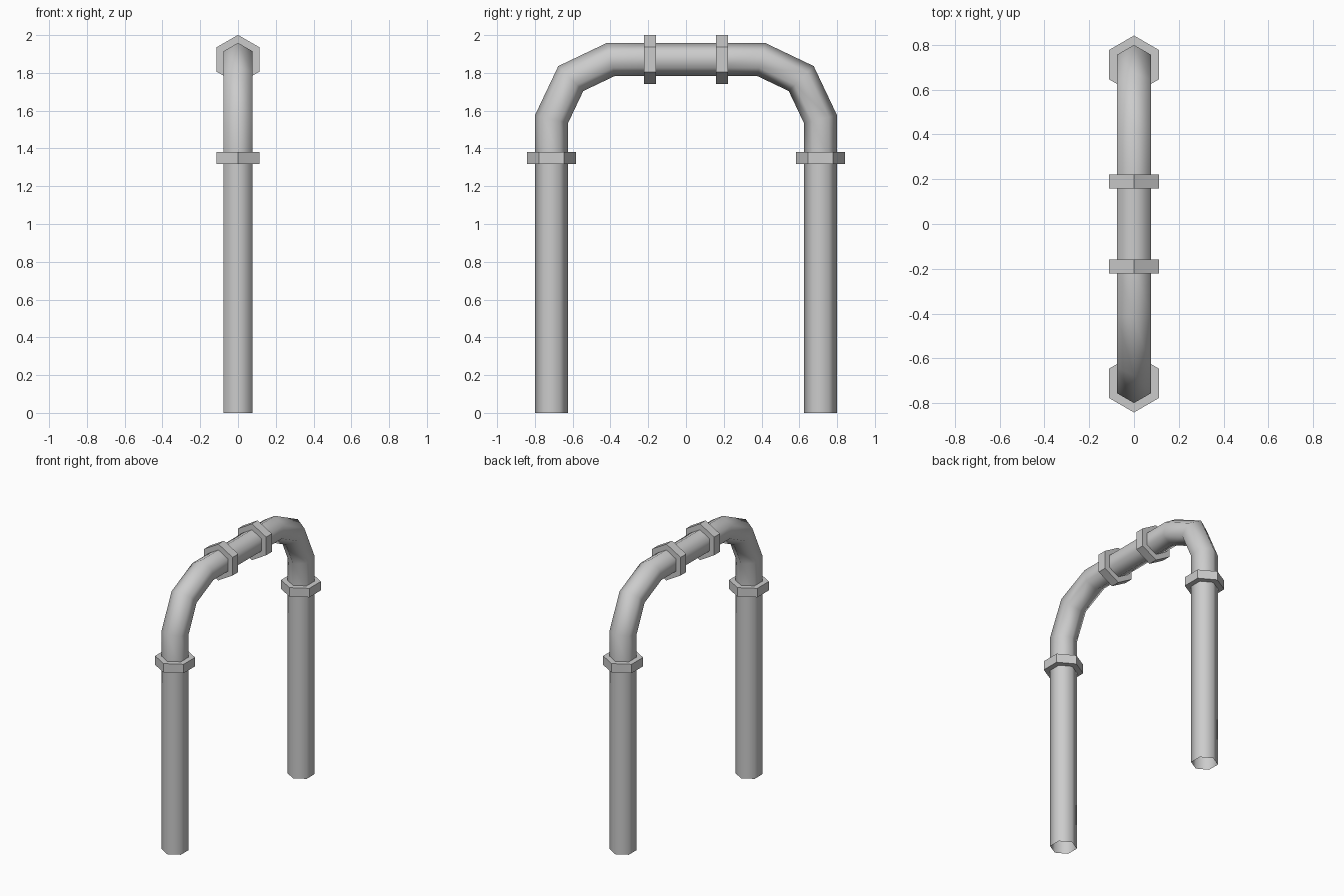
import bpy
import bmesh
from math import sin, cos, pi
from mathutils import Vector

cube = bpy.data.objects.get("Cube")
if cube:
    bpy.data.objects.remove(cube)

SIDES = 6
PIPE_R, COLLAR_R, COLLAR_T = 0.088, 0.13, 0.064
LEG_Y, TOP_Z = 0.712, 1.871
JOINT_Z, JOINT_Y = 1.35, 0.19

grey = bpy.data.materials.new("pipe_grey")
grey.use_nodes = True
grey.diffuse_color = (0.6, 0.6, 0.6, 1)
grey.node_tree.nodes["Principled BSDF"].inputs["Base Color"].default_value = (0.6, 0.6, 0.6, 1)


def sweep(name, path, radius, capped=False, smooth=True):
    """Sweep a hexagon along a (y, z) path with mitred joints."""
    pts = [Vector((0, y, z)) for y, z in path]
    bm = bmesh.new()
    rings = []
    for i, p in enumerate(pts):
        before = (p - pts[i - 1]).normalized() if i else None
        after = (pts[i + 1] - p).normalized() if i < len(pts) - 1 else None
        a, b = before or after, after or before
        t = (a + b).normalized()
        side = t.cross(Vector((1, 0, 0)))
        stretch = 1 / t.dot(a)
        ring = []
        for k in range(SIDES):
            ang = 2 * pi * k / SIDES
            offset = Vector((sin(ang), 0, 0)) + side * cos(ang) * stretch
            ring.append(bm.verts.new(p + offset * radius))
        rings.append(ring)
    for lo, hi in zip(rings, rings[1:]):
        for k in range(SIDES):
            n = (k + 1) % SIDES
            bm.faces.new((lo[k], lo[n], hi[n], hi[k]))
    if capped:
        bm.faces.new(rings[0])
        bm.faces.new(rings[-1])
    bmesh.ops.recalc_face_normals(bm, faces=bm.faces[:])
    for f in bm.faces:
        f.smooth = smooth
    mesh = bpy.data.meshes.new(name)
    bm.to_mesh(mesh)
    bm.free()
    mesh.materials.append(grey)
    obj = bpy.data.objects.new(name, mesh)
    bpy.context.collection.objects.link(obj)
    return obj


# Matching legs, elbows and collars at the front and back
for label, s in (("front", -1), ("back", 1)):
    sweep(label + "_leg", [(s * LEG_Y, 0), (s * LEG_Y, JOINT_Z)], PIPE_R)
    sweep(label + "_elbow", [(s * LEG_Y, JOINT_Z), (s * LEG_Y, 1.555), (s * 0.61, 1.77),
                             (s * 0.398, TOP_Z), (s * JOINT_Y, TOP_Z)], PIPE_R)
    half = COLLAR_T / 2
    sweep(label + "_leg_collar", [(s * LEG_Y, JOINT_Z - half), (s * LEG_Y, JOINT_Z + half)],
          COLLAR_R, capped=True, smooth=False)
    sweep(label + "_top_collar", [(s * JOINT_Y - half, TOP_Z), (s * JOINT_Y + half, TOP_Z)],
          COLLAR_R, capped=True, smooth=False)

# Straight pipe across the top
sweep("top_pipe", [(-JOINT_Y, TOP_Z), (JOINT_Y, TOP_Z)], PIPE_R)
